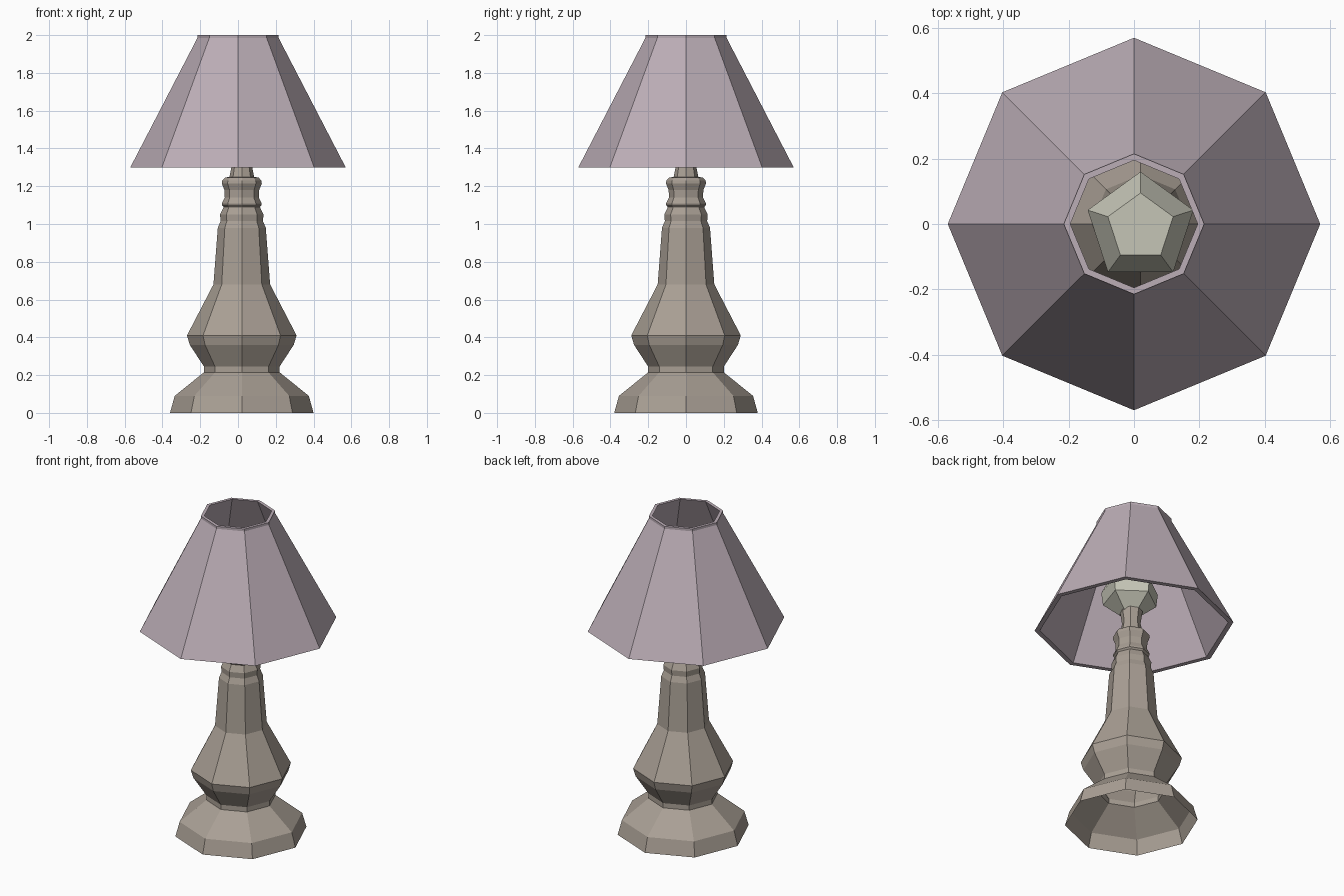
import bpy, bmesh, math

if "Cube" in bpy.data.objects:
    bpy.data.objects.remove(bpy.data.objects["Cube"])


def material(name, rgb):
    m = bpy.data.materials.new(name)
    m.diffuse_color = (*rgb, 1)
    m.use_nodes = True
    m.node_tree.nodes["Principled BSDF"].inputs["Base Color"].default_value = m.diffuse_color
    return m


def lathe(name, profile, sides, mat, center=(0, 0), start=0.0,
          closed=False, cap_ends=()):
    """Spin a (radius, z) profile into a faceted part."""
    bm = bmesh.new()
    rings = []
    for r, z in profile:
        angles = [start + math.tau * i / sides for i in range(sides)]
        rings.append([bm.verts.new((center[0] + r * math.cos(a),
                                    center[1] + r * math.sin(a), z)) for a in angles])
    pairs = list(zip(rings, rings[1:]))
    if closed:
        pairs.append((rings[-1], rings[0]))
    for low, high in pairs:
        for i in range(sides):
            j = (i + 1) % sides
            bm.faces.new((low[i], low[j], high[j], high[i]))
    for end in cap_ends:
        bm.faces.new(rings[end])
    bmesh.ops.recalc_face_normals(bm, faces=bm.faces)
    mesh = bpy.data.meshes.new(name)
    bm.to_mesh(mesh)
    bm.free()
    obj = bpy.data.objects.new(name, mesh)
    bpy.context.collection.objects.link(obj)
    mesh.materials.append(mat)
    return obj


taupe = material("taupe", (0.40, 0.35, 0.30))
mauve = material("mauve", (0.50, 0.42, 0.47))
cream = material("cream", (0.56, 0.56, 0.47))

# Turned stand: hollow foot, belly, column, collars and socket
lathe("lamp_stand", [
    (0.38, 0), (0.355, 0.09), (0.20, 0.215), (0.20, 0.245),
    (0.275, 0.36), (0.29, 0.41), (0.15, 0.68), (0.127, 0.98),
    (0.112, 1.015), (0.115, 1.05), (0.096, 1.09), (0.105, 1.10), (0.105, 1.11),
    (0.09, 1.14), (0.092, 1.18), (0.106, 1.215), (0.104, 1.23), (0.09, 1.245),
    (0.065, 1.25), (0.053, 1.31), (0.065, 1.39)],
    8, taupe, center=(0.02, 0), cap_ends=(-1,))

# Five-sided bulb
lathe("bulb", [(0.065, 1.38), (0.16, 1.46), (0.17, 1.54), (0.105, 1.66)],
      5, cream, center=(0.02, -0.01), start=math.pi / 2, cap_ends=(0, -1))

# Thick eight-sided shade, open top and bottom
lathe("lamp_shade", [(0.57, 1.30), (0.215, 1.985), (0.215, 2.0),
                     (0.195, 2.0), (0.54, 1.30)],
      8, mauve, closed=True)
